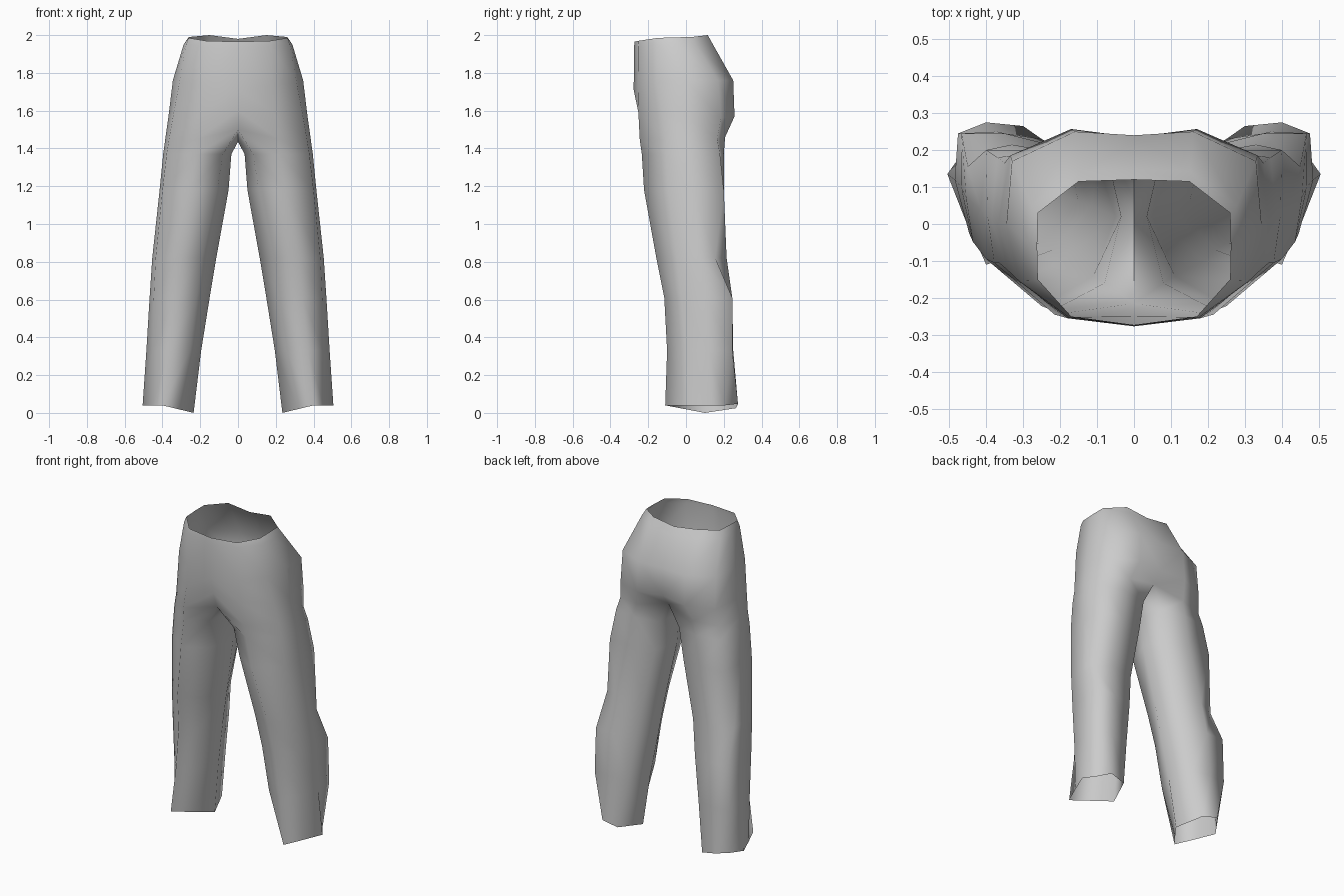
import bpy, bmesh, math

grey = bpy.data.materials.new("grey cloth")
grey.diffuse_color = (0.6, 0.6, 0.6, 1)

# Half rings of the hips, from centre front round the side to centre back
hips = [
    # waist
    [(0, -.273, 1.965), (.17, -.25, 1.97), (.26, -.15, 1.985), (.262, -.06, 1.988),
     (.26, .03, 1.99), (.15, .115, 2.0), (0, .12, 1.98)],
    # waistband
    [(0, -.275, 1.93), (.175, -.253, 1.94), (.275, -.153, 1.95), (.288, -.05, 1.95),
     (.278, .05, 1.95), (.152, .143, 1.95), (0, .148, 1.94)],
    # hip
    [(0, -.277, 1.71), (.18, -.255, 1.73), (.31, -.155, 1.75), (.345, 0, 1.76),
     (.33, .17, 1.76), (.16, .25, 1.76), (0, .24, 1.76)],
    # seat
    [(0, -.25, 1.6), (.19, -.252, 1.59), (.342, -.125, 1.58), (.368, 0, 1.57),
     (.335, .185, 1.56), (.17, .257, 1.57), (0, .235, 1.58)],
    # top of the legs
    [(0, -.215, 1.5), (.215, -.245, 1.45), (.365, -.105, 1.45), (.385, .01, 1.45),
     (.35, .165, 1.45), (.2, .207, 1.46), (0, .18, 1.51)],
]
crotch = (0, 0, 1.435)

# Leg rings as height and outline, in the same order as the hip rings
legs = [
    (1.37, [(.08, -.16), (.22, -.234), (.378, -.105), (.396, .02),
            (.37, .18), (.22, .2), (.07, .17), (.035, .02)]),
    (1.18, [(.11, -.14), (.25, -.222), (.40, -.095), (.415, .04),
            (.40, .2), (.25, .2), (.10, .17), (.05, .02)]),
    (.82, [(.19, -.10), (.32, -.157), (.436, -.048), (.454, .07),
           (.45, .155), (.33, .215), (.18, .185), (.115, .05)]),
    (.61, [(.22, -.07), (.34, -.115), (.446, -.025), (.468, .1),
           (.467, .245), (.35, .245), (.21, .21), (.15, .06)]),
    (.33, [(.255, -.05), (.37, -.10), (.452, 0), (.485, .12),
           (.476, .245), (.37, .25), (.25, .23), (.195, .08)]),
    (.04, [(.317, -.005), (.40, -.11), (.453, .01), (.505, .135),
           (.455, .205), (.40, .275), (.30, .265), (.235, .1)]),
]
hem_drop = [.02, 0, 0, 0, 0, -.008, .015, .04]

bm = bmesh.new()
rows = [[bm.verts.new(p) for p in ring] for ring in hips]
for up, low in zip(rows, rows[1:]):
    for i in range(6):
        bm.faces.new((up[i], low[i], low[i + 1], up[i + 1]))

# Leg tube hanging from the last hip ring and the crotch point
upper = rows[-1] + [bm.verts.new(crotch)]
for k, (z, outline) in enumerate(legs):
    last = k == len(legs) - 1
    lower = [bm.verts.new((x, y, z - (hem_drop[i] if last else 0)))
             for i, (x, y) in enumerate(outline)]
    for i in range(8):
        j = (i + 1) % 8
        bm.faces.new((upper[i], lower[i], lower[j], upper[j]))
    upper = lower

mesh = bpy.data.meshes.new("trousers")
bm.to_mesh(mesh)
bm.free()
trousers = bpy.data.objects.new("trousers", mesh)
bpy.context.collection.objects.link(trousers)
mesh.materials.append(grey)

# Mirror to the other leg and smooth
mirror = trousers.modifiers.new("mirror", 'MIRROR')
mirror.use_clip = True
mirror.merge_threshold = 0.001
bpy.context.view_layer.objects.active = trousers
trousers.select_set(True)
bpy.ops.object.modifier_apply(modifier="mirror")
bpy.ops.object.shade_smooth_by_angle(angle=math.radians(100))
